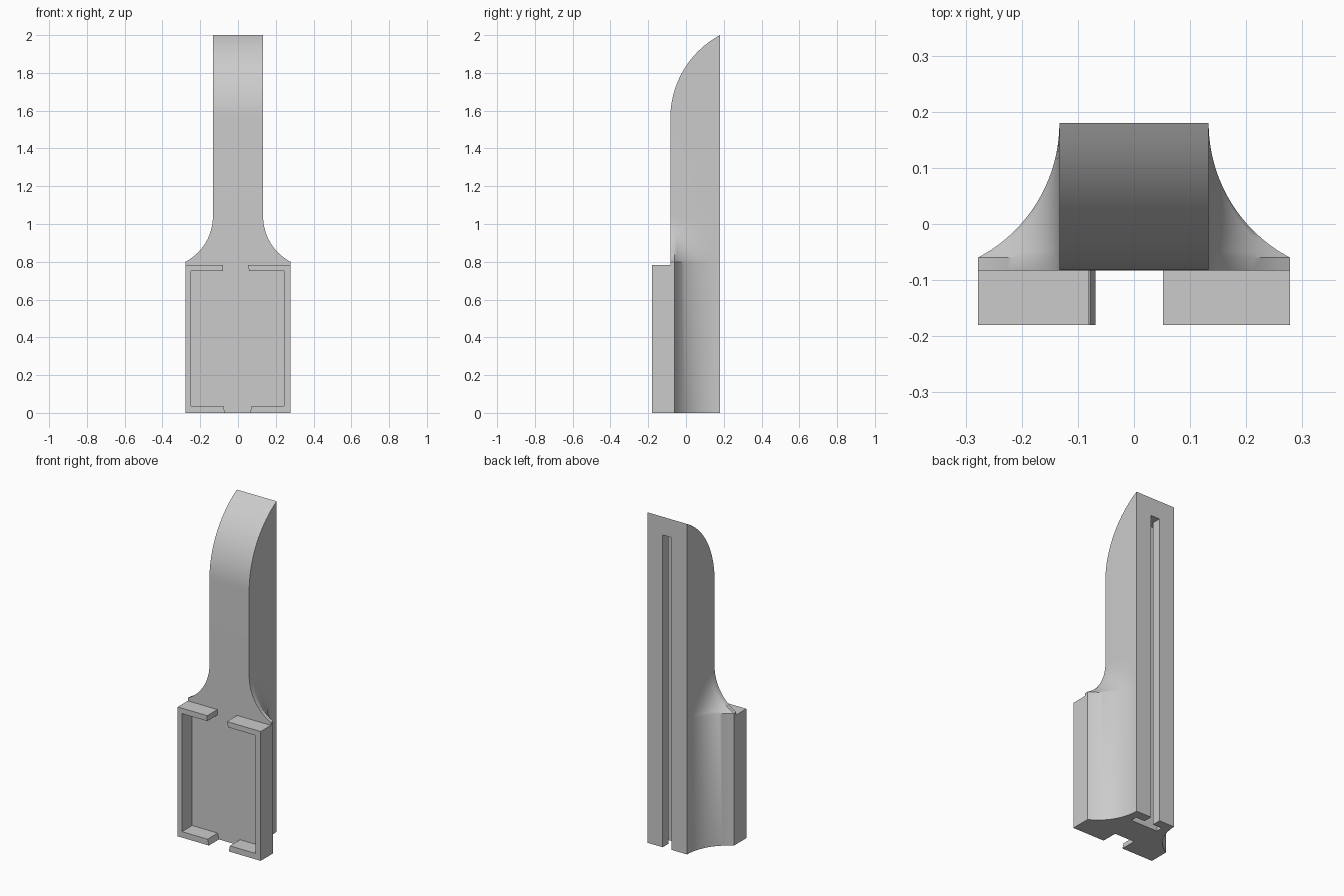
import bpy
import bmesh
import math

cube = bpy.data.objects.get("Cube")
if cube:
    bpy.data.objects.remove(cube, do_unlink=True)

grey = bpy.data.materials.new("plain_grey")
grey.use_nodes = True
colour = (0.6, 0.6, 0.6, 1)
grey.diffuse_color = colour
grey.node_tree.nodes["Principled BSDF"].inputs["Base Color"].default_value = colour

BACK, FRONT, TRAY_FRONT = 0.18, -0.083, -0.18
SHAFT, FLARE, REACH = 0.133, 0.145, 0.24      # half width, extra width, cove length
COVE_R = (FLARE ** 2 + REACH ** 2) / (2 * FLARE)
FLARE_Z, TIP_Z, TIP_R = 0.8, 2.0, 0.5


def make(name, bm):
    bmesh.ops.recalc_face_normals(bm, faces=bm.faces[:])
    mesh = bpy.data.meshes.new(name)
    bm.to_mesh(mesh)
    bm.free()
    mesh.materials.append(grey)
    obj = bpy.data.objects.new(name, mesh)
    bpy.context.collection.objects.link(obj)
    return obj


def prism(name, outline, offset, place):
    """Extrude a closed 2D outline; place maps its points into space."""
    bm = bmesh.new()
    face = bm.faces.new([bm.verts.new(place(a, b)) for a, b in outline])
    new = bmesh.ops.extrude_face_region(bm, geom=[face])["geom"]
    verts = [v for v in new if isinstance(v, bmesh.types.BMVert)]
    bmesh.ops.translate(bm, verts=verts, vec=offset)
    return make(name, bm)


def cove(d):
    """Concave quarter-round: 0 at its tangent end, 1 at full flare."""
    d = min(max(d, 0), REACH)
    return (COVE_R - math.sqrt(COVE_R ** 2 - d ** 2)) / FLARE


def front_y(z):
    """Front of the shaft, curving back to the tip."""
    rise = max(z - (TIP_Z - 0.44), 0)
    return min(FRONT + TIP_R - math.sqrt(TIP_R ** 2 - rise ** 2), BACK)


# Body: lofted rings with flared lower sides and a curved tip
STEPS = 20
heights = [0] + [FLARE_Z + REACH * i / STEPS for i in range(STEPS + 1)]
heights += [TIP_Z - 0.44 * (1 - i / 24) for i in range(25)]
bm = bmesh.new()
rings = []
for z in heights:
    front = front_y(z)
    depths = [REACH * i / STEPS for i in range(STEPS + 1)] + [BACK - FRONT]
    scale = (BACK - front) / (BACK - FRONT)
    grow = cove(FLARE_Z + REACH - z)
    side = [(SHAFT + FLARE * cove(d) * grow, BACK - d * scale) for d in depths]
    ring = side + [(-x, y) for x, y in reversed(side)]
    rings.append([bm.verts.new((x, y, z)) for x, y in ring])
for low, high in zip(rings, rings[1:]):
    for i in range(len(low)):
        j = (i + 1) % len(low)
        bm.faces.new((low[i], low[j], high[j], high[i]))
bm.faces.new(rings[0])
bmesh.ops.remove_doubles(bm, verts=bm.verts[:], dist=0.0005)
body = make("body", bm)

# T-shaped channel cut into the back, open at the bottom
half = [(0.03, BACK + 0.05), (0.03, 0.125), (0.09, 0.125), (0.09, 0.085)]
outline = half + [(-x, y) for x, y in reversed(half)]
cutter = prism("channel_cutter", outline, (0, 0, 1.99), lambda x, y: (x, y, -0.1))
cutter.hide_render = True
cutter.hide_viewport = True
cut = body.modifiers.new("channel", "BOOLEAN")
cut.operation = "DIFFERENCE"
cut.solver = "EXACT"
cut.object = cutter
bpy.context.view_layer.update()
evaluated = body.evaluated_get(bpy.context.evaluated_depsgraph_get())
carved = bpy.data.meshes.new_from_object(evaluated)
body.modifiers.clear()
body.data = carved
bpy.data.objects.remove(cutter, do_unlink=True)

bpy.ops.object.select_all(action="DESELECT")
body.select_set(True)
bpy.context.view_layer.objects.active = body
bpy.ops.object.shade_smooth_by_angle(angle=math.radians(35))

# Tray brackets: side wall with an inward lip at top and bottom
OUT, TOP, LIP_TOP, LIP_LOW = SHAFT + FLARE, 0.783, 0.75, 0.036


def bracket(name, s, wall, top_out, top_in, low_in, low_out):
    pts = [(OUT, 0), (OUT, TOP), (top_out, TOP), (top_in, LIP_TOP),
           (wall, LIP_TOP), (wall, LIP_LOW), (low_in, LIP_LOW), (low_out, 0)]
    prism(name, pts, (0, FRONT - TRAY_FRONT, 0),
          lambda x, z: (s * x, TRAY_FRONT, z))


bracket("right_bracket", -1, 0.249, 0.08, 0.08, 0.078, 0.069)
bracket("left_bracket", 1, 0.243, 0.052, 0.06, 0.072, 0.064)
